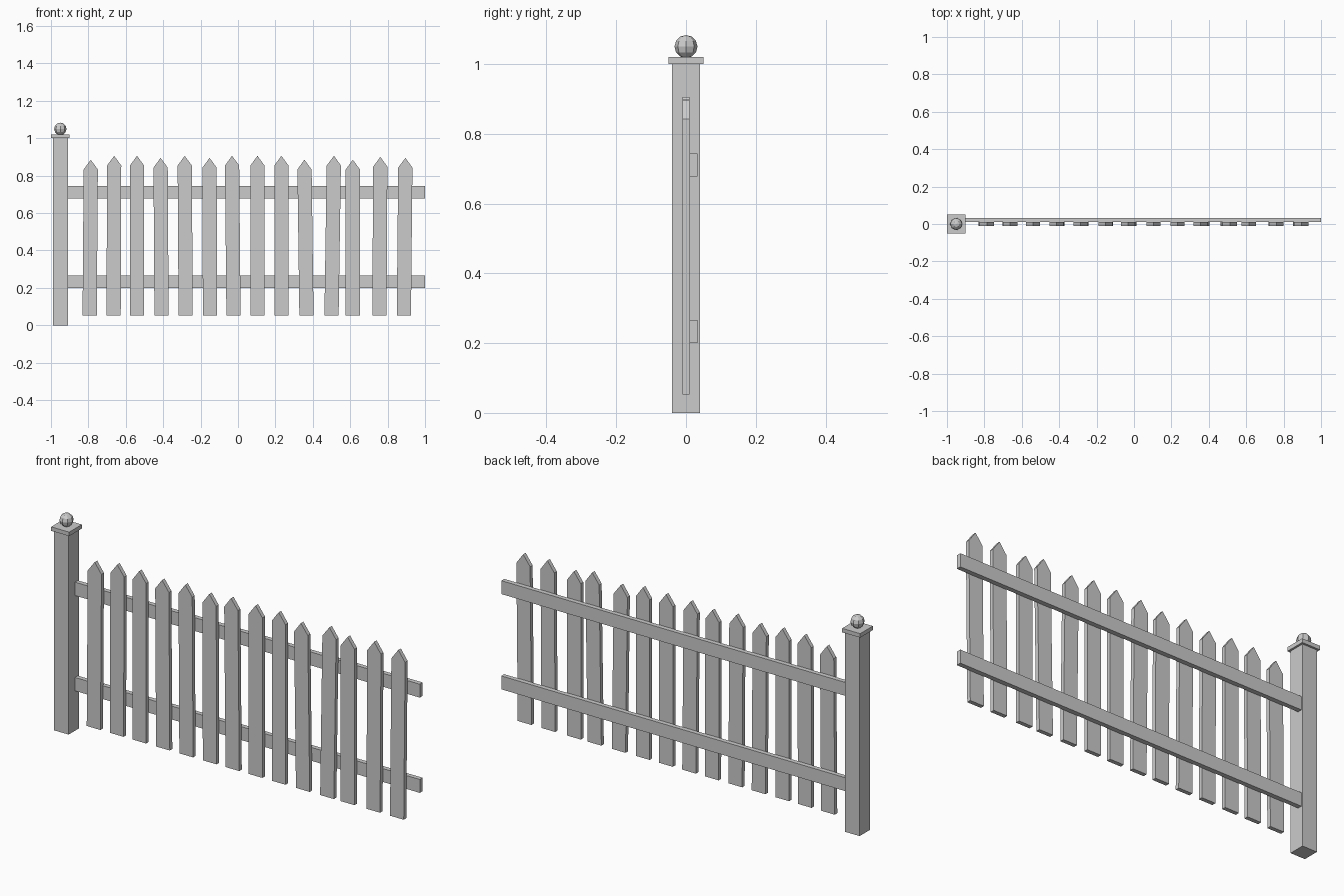
import bpy
import bmesh
from math import pi

cube = bpy.data.objects.get("Cube")
if cube:
    bpy.data.objects.remove(cube, do_unlink=True)

paint = bpy.data.materials.new("grey_paint")
paint.use_nodes = True
GREY = (0.6, 0.6, 0.6, 1)
paint.diffuse_color = GREY
paint.node_tree.nodes["Principled BSDF"].inputs["Base Color"].default_value = GREY


def finish(name, bm):
    bmesh.ops.recalc_face_normals(bm, faces=bm.faces)
    mesh = bpy.data.meshes.new(name)
    bm.to_mesh(mesh)
    bm.free()
    mesh.materials.append(paint)
    obj = bpy.data.objects.new(name, mesh)
    bpy.context.collection.objects.link(obj)
    return obj


def box(name, low, high):
    bm = bmesh.new()
    bmesh.ops.create_cube(bm, size=1)
    for v in bm.verts:
        v.co = [h if c > 0 else l for c, l, h in zip(v.co, low, high)]
    return finish(name, bm)


def picket(name, bottom_x, peak_x, peak_z):
    """Pointed board that leans sideways from its level foot."""
    foot, half, point = 0.053, 0.038, 0.052
    shoulder = peak_z - point
    lean = (peak_x - bottom_x) / (peak_z - foot)
    outline = [(-half, foot), (half, foot), (half, shoulder), (0, peak_z), (-half, shoulder)]
    bm = bmesh.new()
    face = bm.faces.new([bm.verts.new((bottom_x + x + lean * (z - foot), -0.01, z))
                         for x, z in outline])
    side = bmesh.ops.extrude_face_region(bm, geom=[face])["geom"]
    for v in side:
        if isinstance(v, bmesh.types.BMVert):
            v.co.y = 0.01
    return finish(name, bm)


# Post with its cap and ball
POST_X = -0.95
box("post", (POST_X - 0.04, -0.04, 0), (POST_X + 0.04, 0.04, 1))
box("post_cap", (POST_X - 0.05, -0.05, 1), (POST_X + 0.05, 0.05, 1.02))
bm = bmesh.new()
bmesh.ops.create_uvsphere(bm, u_segments=8, v_segments=6, radius=0.033)
ball = finish("post_ball", bm)
ball.location = (POST_X, 0, 1.05)

# Rails behind the pickets
for name, z in (("lower_rail", 0.2), ("upper_rail", 0.677)):
    box(name, (-0.93, 0.01, z), (1, 0.033, z + 0.067))

# Pickets: foot x, peak x, peak height
pickets = [
    (-0.793, -0.787, 0.885), (-0.665, -0.662, 0.906), (-0.54, -0.54, 0.906),
    (-0.409, -0.414, 0.895), (-0.28, -0.285, 0.906), (-0.15, -0.152, 0.895),
    (-0.024, -0.032, 0.906), (0.104, 0.104, 0.906), (0.232, 0.232, 0.906),
    (0.366, 0.355, 0.885), (0.5, 0.513, 0.906), (0.614, 0.614, 0.885),
    (0.756, 0.761, 0.9), (0.887, 0.895, 0.895),
]
for i, spec in enumerate(pickets, 1):
    picket(f"picket_{i}", *spec)
